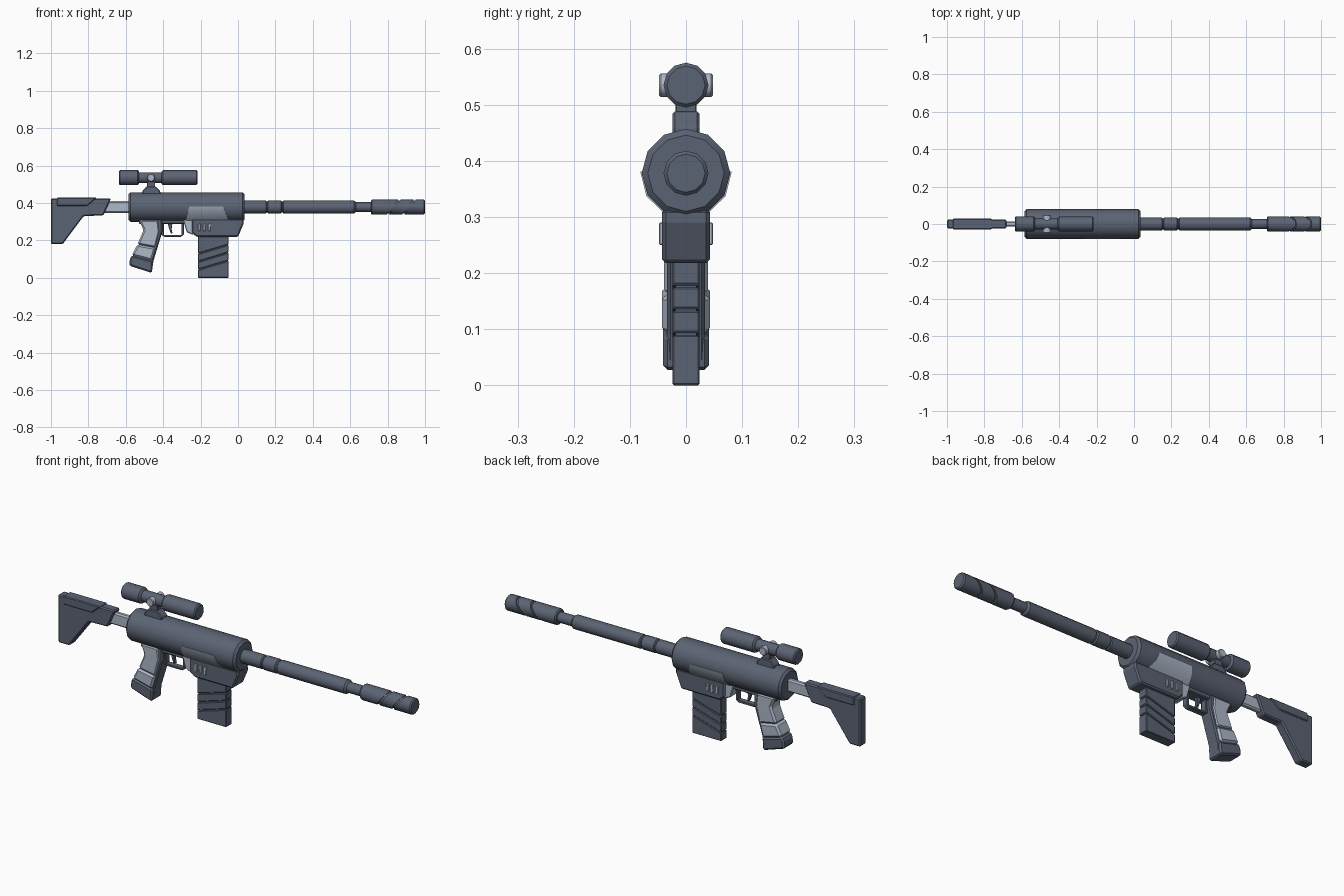
import bpy, bmesh, math
from mathutils import Vector

if "Cube" in bpy.data.objects:
    bpy.data.objects.remove(bpy.data.objects["Cube"])

AXIS_Z = 0.378


def material(name, rgb):
    m = bpy.data.materials.new(name)
    m.diffuse_color = (*rgb, 1)
    m.use_nodes = True
    m.node_tree.nodes["Principled BSDF"].inputs["Base Color"].default_value = m.diffuse_color
    return m


DARK = material("dark slate", (0.105, 0.125, 0.172))
LIGHT = material("light steel", (0.42, 0.48, 0.58))


def finish(bm, name, mat, bevel=0, smooth=False):
    bmesh.ops.recalc_face_normals(bm, faces=bm.faces)
    me = bpy.data.meshes.new(name)
    bm.to_mesh(me)
    bm.free()
    ob = bpy.data.objects.new(name, me)
    bpy.context.collection.objects.link(ob)
    me.materials.append(mat)
    if bevel:
        b = ob.modifiers.new("bevel", 'BEVEL')
        b.width, b.segments = bevel, 1
        b.limit_method, b.angle_limit = 'ANGLE', math.radians(35)
    if smooth:
        bpy.ops.object.select_all(action='DESELECT')
        ob.select_set(True)
        bpy.context.view_layer.objects.active = ob
        bpy.ops.object.shade_smooth_by_angle(angle=math.radians(35))
    return ob


def slab(name, pts, half, mat, bevel=0.004):
    """Extrude an x-z outline symmetrically about y = 0."""
    bm = bmesh.new()
    a = [bm.verts.new((x, -half, z)) for x, z in pts]
    b = [bm.verts.new((x, half, z)) for x, z in pts]
    bm.faces.new(a)
    bm.faces.new(b[::-1])
    for i in range(len(pts)):
        j = (i + 1) % len(pts)
        bm.faces.new((a[i], a[j], b[j], b[i]))
    return finish(bm, name, mat, bevel)


def lathe_mesh(profile, z, n=12):
    """Closed solid of revolution along x from (x, radius) pairs."""
    bm = bmesh.new()
    rings = [[bm.verts.new((x, r * math.cos(math.tau * i / n), z + r * math.sin(math.tau * i / n)))
              for i in range(n)] for x, r in profile]
    for p, q in zip(rings, rings[1:]):
        for i in range(n):
            j = (i + 1) % n
            bm.faces.new((p[i], p[j], q[j], q[i]))
    bm.faces.new(rings[0])
    bm.faces.new(rings[-1])
    return bm


def tube(x0, x1, r, c=0.006):
    return [(x0, r - c), (x0 + c, r), (x1 - c, r), (x1, r - c)]


# Receiver tube
finish(lathe_mesh(tube(-0.585, 0.035, 0.079, 0.011), AXIS_Z), "receiver", DARK, smooth=True)

# Barrel with ring grooves and a thin neck
barrel = [(0.02, 0.034), (0.149, 0.034), (0.153, 0.029), (0.157, 0.029), (0.161, 0.035),
          (0.229, 0.035), (0.234, 0.029), (0.239, 0.029), (0.243, 0.035), (0.62, 0.035),
          (0.63, 0.026), (0.73, 0.026)]
finish(lathe_mesh(barrel, AXIS_Z), "barrel", DARK, smooth=True)

# Muzzle brake: a core and three sleeves cut on the slant
finish(lathe_mesh(tube(0.72, 0.99, 0.034), AXIS_Z), "muzzle_core", DARK, smooth=True)
slant = Vector((0.79, 0, -0.61)).normalized()
for k, (lo, hi) in enumerate([(None, 0.826), (0.838, 0.908), (0.920, None)]):
    bm = lathe_mesh(tube(0.71, 1.0, 0.040), AXIS_Z)
    for x, keep_above in ((lo, True), (hi, False)):
        if x is None:
            continue
        res = bmesh.ops.bisect_plane(bm, geom=bm.verts[:] + bm.edges[:] + bm.faces[:],
                                     plane_co=(x, 0, AXIS_Z), plane_no=slant,
                                     clear_inner=keep_above, clear_outer=not keep_above)
        cut = [g for g in res["geom_cut"] if isinstance(g, bmesh.types.BMEdge)]
        bmesh.ops.contextual_create(bm, geom=cut)
    finish(bm, f"muzzle_sleeve_{k + 1}", DARK, smooth=True)

# Telescopic sight
SZ = 0.535
scope = (tube(-0.637, -0.53, 0.040) + [(-0.528, 0.029), (-0.409, 0.029)]
         + tube(-0.407, -0.217, 0.040))
finish(lathe_mesh(scope, SZ), "scope", DARK, smooth=True)
bm = bmesh.new()
bmesh.ops.create_cone(bm, cap_ends=True, segments=12, radius1=0.021, radius2=0.021, depth=0.096)
for v in bm.verts:
    v.co = Vector((v.co.x - 0.465, v.co.z, v.co.y + SZ))
finish(bm, "scope_knobs", LIGHT, 0.003, smooth=True)
slab("scope_mount_base", [(-0.515, 0.445), (-0.415, 0.445), (-0.415, 0.462), (-0.44, 0.488),
                          (-0.49, 0.488), (-0.51, 0.465)], 0.024, DARK)
slab("scope_mount_post", [(-0.487, 0.48), (-0.443, 0.48), (-0.443, 0.515), (-0.487, 0.515)],
     0.019, DARK, 0.002)

# Shoulder stock with rod and raised cheek panel
slab("stock_rod", [(-0.74, 0.347), (-0.57, 0.347), (-0.57, 0.41), (-0.74, 0.41)], 0.014, LIGHT, 0.007)
slab("stock", [(-1, 0.425), (-0.68, 0.425), (-0.685, 0.41), (-0.72, 0.333), (-0.825, 0.330),
               (-0.937, 0.180), (-1, 0.180)], 0.024, DARK, 0.006)
slab("stock_panel", [(-0.968, 0.428), (-0.755, 0.428), (-0.765, 0.420), (-0.805, 0.385),
                     (-0.968, 0.385)], 0.029, DARK, 0.004)

# Magazine housing, its raised ribs and the wedge behind it
slab("magazine_housing", [(-0.247, 0.315), (0.030, 0.315), (0.030, 0.290), (0.0, 0.218),
                          (-0.220, 0.218), (-0.247, 0.240)], 0.043, DARK, 0.007)
for k in range(3):
    x = -0.207 + 0.027 * k
    slab(f"housing_rib_{k + 1}", [(x - 0.007, 0.250), (x + 0.006, 0.250), (x + 0.007, 0.290),
                                  (x - 0.006, 0.290)], 0.048, LIGHT, 0.002)
slab("housing_wedge", [(-0.295, 0.315), (-0.24, 0.315), (-0.24, 0.228), (-0.275, 0.245)],
     0.034, LIGHT)

# Magazine: a core with four slabs separated by slanted grooves
L, R = -0.215, -0.050
slab("magazine_core", [(L + .004, 0.004), (R - .004, 0.004), (R - .004, 0.23), (L + .004, 0.23)],
     0.019, DARK, 0)
cuts = [(0.0, 0.0), (0.043, 0.092), (0.085, 0.135), (0.128, 0.177), (0.225, 0.225)]
for k, ((zl0, zr0), (zl1, zr1)) in enumerate(zip(cuts, cuts[1:])):
    g = 0.002 if k else 0
    slab(f"magazine_slab_{k + 1}", [(L, zl0 + g), (R, zr0 + g), (R, zr1 - 0.002), (L, zl1 - 0.002)],
         0.024, DARK, 0.003)

# Curved side plates on the receiver, one per side
for side, label in ((-1, "front"), (1, "back")):
    bm = bmesh.new()
    rows = []
    for a, x0, x1 in ((2, -0.262, -0.080), (-30, -0.270, -0.064), (-62, -0.278, -0.048)):
        t = math.radians(a)
        rows.append([[bm.verts.new((x, side * r * math.cos(t), AXIS_Z + r * math.sin(t)))
                      for x in (x0, x1)] for r in (0.0815, 0.075)])
    for p, q in zip(rows, rows[1:]):
        for s in (0, 1):
            bm.faces.new((p[s][0], p[s][1], q[s][1], q[s][0]))
            bm.faces.new((p[0][s], p[1][s], q[1][s], q[0][s]))
    for p in (rows[0], rows[-1]):
        bm.faces.new((p[0][0], p[0][1], p[1][1], p[1][0]))
    finish(bm, f"side_plate_{label}", LIGHT, smooth=True)

# Pistol grip: dark spine, light shells, dark heel
slab("grip_spine", [(-0.525, 0.32), (-0.405, 0.32), (-0.405, 0.245), (-0.452, 0.09),
                    (-0.461, 0.027), (-0.57, 0.062), (-0.565, 0.11), (-0.49, 0.25)],
     0.034, DARK, 0.006)
slab("grip_shell_upper", [(-0.530, 0.31), (-0.425, 0.31), (-0.418, 0.245), (-0.440, 0.160),
                          (-0.538, 0.178), (-0.505, 0.255)], 0.039, LIGHT, 0.009)
slab("grip_shell_lower", [(-0.538, 0.178), (-0.440, 0.160), (-0.461, 0.092), (-0.568, 0.120)],
     0.043, LIGHT, 0.009)
slab("grip_heel", [(-0.568, 0.120), (-0.455, 0.090), (-0.460, 0.025), (-0.582, 0.065),
                   (-0.578, 0.100)], 0.041, DARK, 0.008)

# Trigger guard bars and trigger
slab("guard_bottom", [(-0.395, 0.219), (-0.305, 0.219), (-0.290, 0.230), (-0.405, 0.230)],
     0.015, DARK, 0.002)
slab("guard_front", [(-0.302, 0.221), (-0.290, 0.230), (-0.290, 0.31), (-0.302, 0.31)],
     0.015, DARK, 0.002)
slab("guard_rear", [(-0.408, 0.226), (-0.396, 0.221), (-0.396, 0.31), (-0.408, 0.31)],
     0.015, DARK, 0.002)
slab("guard_top", [(-0.53, 0.288), (-0.24, 0.288), (-0.24, 0.32), (-0.53, 0.32)], 0.030, DARK, 0.004)
slab("trigger", [(-0.378, 0.295), (-0.350, 0.295), (-0.355, 0.262), (-0.350, 0.238),
                 (-0.360, 0.238), (-0.368, 0.262)], 0.009, DARK, 0.002)
